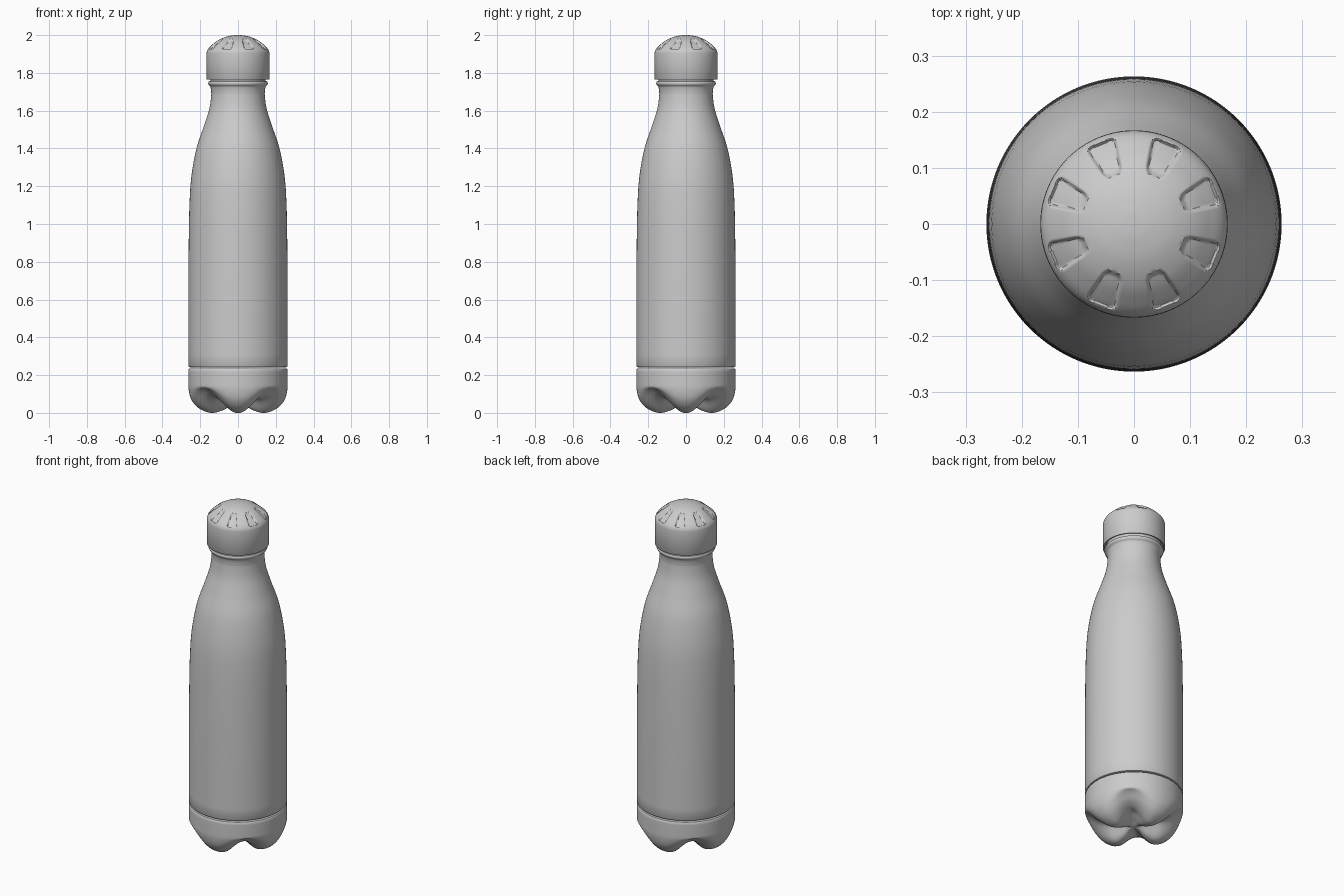
import bpy, bmesh, math
from mathutils import Vector

if "Cube" in bpy.data.objects:
    bpy.data.objects.remove(bpy.data.objects["Cube"], do_unlink=True)

GREY = (0.6, 0.6, 0.6, 1)
steel = bpy.data.materials.new("satin grey")
steel.use_nodes = True
steel.diffuse_color = GREY
steel.node_tree.nodes["Principled BSDF"].inputs["Base Color"].default_value = GREY


def smoothstep(a, b, x):
    t = min(1, max(0, (x - a) / (b - a)))
    return t * t * (3 - 2 * t)


def spline(points, steps):
    """Smooth curve through (radius, height) points."""
    pts = [Vector(p) for p in points]
    pts = [2 * pts[0] - pts[1]] + pts + [2 * pts[-1] - pts[-2]]
    out = []
    for a, b, c, d in zip(pts, pts[1:], pts[2:], pts[3:]):
        for i in range(steps):
            t = i / steps
            out.append((2 * b + (c - a) * t + (2 * a - 5 * b + 4 * c - d) * t * t
                        + (3 * b - a - 3 * c + d) * t ** 3) / 2)
    return out + [pts[-2]]


def lathe(name, profile, segments, lift=None):
    """Revolve a bottom-to-top profile; lift(r, angle) shifts points in height."""
    bm = bmesh.new()
    rings = []
    for r, z in profile:
        if r < 1e-4:
            rings.append([bm.verts.new((0, 0, z))] * segments)
            continue
        ring = []
        for i in range(segments):
            a = math.tau * i / segments
            dz = lift(r, z, a) if lift else 0
            ring.append(bm.verts.new((r * math.cos(a), r * math.sin(a), z + dz)))
        rings.append(ring)
    for low, high in zip(rings, rings[1:]):
        for i in range(segments):
            j = (i + 1) % segments
            quad = dict.fromkeys([low[i], low[j], high[j], high[i]])
            bm.faces.new(list(quad))
    mesh = bpy.data.meshes.new(name)
    bm.to_mesh(mesh)
    bm.free()
    mesh.materials.append(steel)
    obj = bpy.data.objects.new(name, mesh)
    bpy.context.collection.objects.link(obj)
    bpy.ops.object.select_all(action='DESELECT')
    obj.select_set(True)
    bpy.context.view_layer.objects.active = obj
    bpy.ops.object.shade_smooth_by_angle(angle=math.radians(40))
    return obj


# Bottle body: straight wall, tapering shoulder and slim neck
wall = spline([(.263, .25), (.263, .6), (.261, .9), (.257, 1.1), (.247, 1.25),
               (.22, 1.4), (.18, 1.52), (.152, 1.61), (.142, 1.68), (.143, 1.71)], 6)
lathe("bottle_body", [(0, .24), (.25, .24), (.259, .243)] + wall, 128)

# Rounded collar with a recessed neck that runs up inside the cap
collar = spline([(.143, 1.71), (.147, 1.727), (.155, 1.736), (.158, 1.745), (.155, 1.754)], 4)
lathe("neck_collar", collar + [(.146, 1.758), (.146, 1.79), (0, 1.79)], 128)


# Base cup: four feet with grooves between them on the diagonals
def foot_groove(r, z, a):
    groove = (0.5 - 0.5 * math.cos(4 * a)) ** 1.3
    height_fade = 1 - smoothstep(.03, .16, z)
    return .075 * groove * height_fade * smoothstep(0, .13, r)


foot = spline([(0, .04), (.04, .034), (.085, .012), (.13, 0), (.17, .006), (.215, .03),
               (.247, .07), (.261, .12), (.263, .17), (.263, .228)], 5)
lathe("base_cup", foot + [(.259, .234), (.25, .235), (0, .235)], 128, foot_groove)


# Cap: domed top with eight rounded finger recesses
def finger_recess(r, z, a):
    if z < 1.88:
        return 0
    step = math.tau / 8
    off = (a % step) - step / 2
    along, across = r * math.cos(off), abs(r * math.sin(off))
    half_length, corner = .032, .012
    u = abs(along - .125) - (half_length - corner)
    v = across - (.023 + .2 * (along - .125) - corner)
    dist = math.hypot(max(u, 0), max(v, 0)) + min(max(u, v), 0) - corner
    return -.012 * (1 - smoothstep(-.005, .001, dist))


dome = spline([(.167, 1.895), (.165, 1.912), (.157, 1.928), (.14, 1.946), (.11, 1.97),
               (.07, 1.989), (.03, 1.998), (0, 2)], 9)
lathe("cap", [(0, 1.78), (.155, 1.78), (.157, 1.766), (.165, 1.764), (.167, 1.767)] + dome,
      320, finger_recess)
